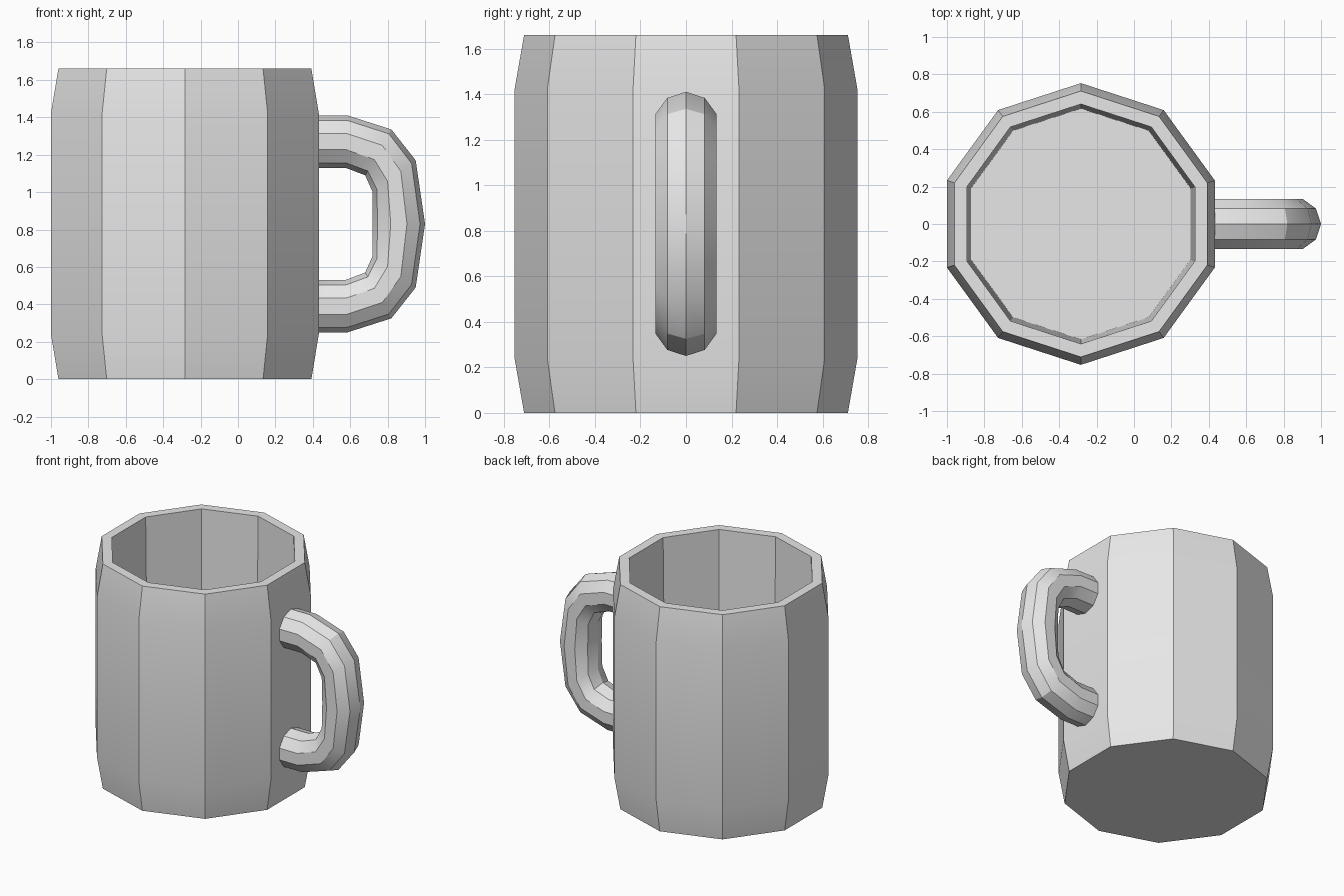
import bpy, bmesh, math
from mathutils import Vector

if "Cube" in bpy.data.objects:
    bpy.data.objects.remove(bpy.data.objects["Cube"], do_unlink=True)

SIDES = 10
CENTRE_X = -0.284
HANDLE_MID = 0.83

grey = bpy.data.materials.new("plain grey")
grey.use_nodes = True
grey.diffuse_color = (0.8, 0.8, 0.8, 1)
grey.node_tree.nodes["Principled BSDF"].inputs["Base Color"].default_value = (0.8, 0.8, 0.8, 1)


def loft(name, rings):
    """Bridge equal rings of points, cap both ends, shade with sharp edges."""
    bm = bmesh.new()
    loops = [[bm.verts.new(p) for p in ring] for ring in rings]
    for a, b in zip(loops, loops[1:]):
        for i in range(SIDES):
            j = (i + 1) % SIDES
            bm.faces.new((a[i], a[j], b[j], b[i]))
    bm.faces.new(loops[0])
    bm.faces.new(loops[-1])
    bmesh.ops.recalc_face_normals(bm, faces=bm.faces)
    mesh = bpy.data.meshes.new(name)
    bm.to_mesh(mesh)
    bm.free()
    mesh.materials.append(grey)
    obj = bpy.data.objects.new(name, mesh)
    bpy.context.collection.objects.link(obj)
    bpy.ops.object.select_all(action='DESELECT')
    obj.select_set(True)
    bpy.context.view_layer.objects.active = obj
    bpy.ops.object.shade_smooth_by_angle(angle=math.radians(30))
    return obj


def ring(centre, u, v):
    """Ten-sided ring spanned by two half axes."""
    angles = [math.tau * i / SIDES for i in range(SIDES)]
    return [centre + u * math.cos(a) + v * math.sin(a) for a in angles]


# Cup: outer wall, rim, inner wall and floor as one (radius, height) profile
cup_profile = [(0.711, 0), (0.753, 0.24), (0.753, 1.42), (0.711, 1.66),
               (0.641, 1.66), (0.617, 0.08)]
loft("mug_body", [ring(Vector((CENTRE_X, 0, z)), Vector((0, r, 0)), Vector((r, 0, 0)))
                  for r, z in cup_profile])

# Handle: outer and inner edge points of the upper half, mirrored downwards
upper = [((0.40, 1.41), (0.40, 1.13)), ((0.585, 1.41), (0.575, 1.13)),
         ((0.82, 1.335), (0.68, 1.09)), ((0.95, 1.17), (0.72, 1.0))]
middle = [((1.0, HANDLE_MID), (0.72, HANDLE_MID))]
lower = [tuple((x, 2 * HANDLE_MID - z) for x, z in pair) for pair in reversed(upper)]

handle_rings = []
for (ox, oz), (ix, iz) in upper + middle + lower:
    outer, inner = Vector((ox, 0, oz)), Vector((ix, 0, iz))
    handle_rings.append(ring((outer + inner) / 2, (outer - inner) / 2, Vector((0, 0.14, 0))))
loft("mug_handle", handle_rings)
